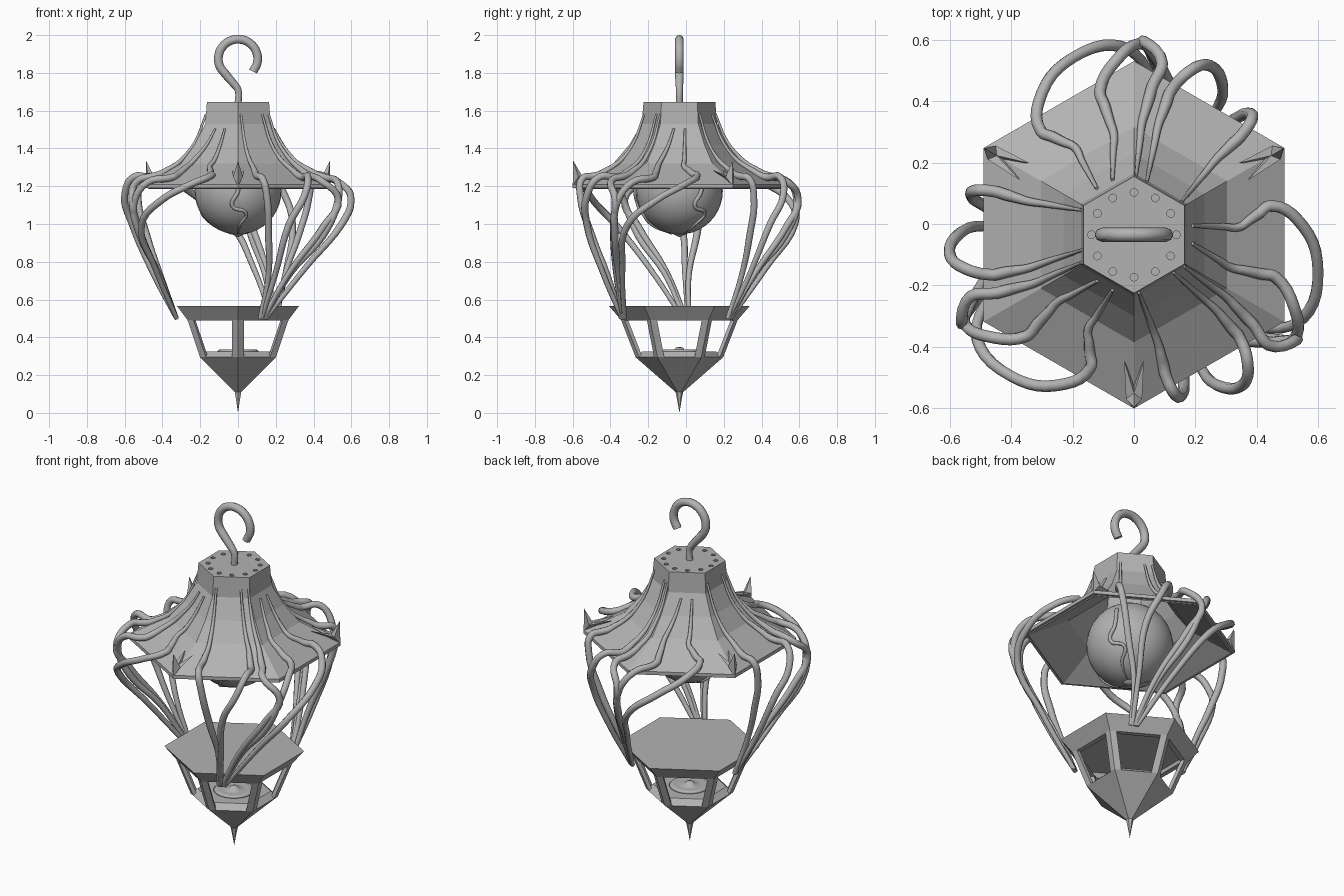
import bpy, bmesh, math
from mathutils import Vector, Matrix

if "Cube" in bpy.data.objects:
    bpy.data.objects.remove(bpy.data.objects["Cube"], do_unlink=True)

AXIS_Y = -0.035
FRONT = -math.pi / 2
THIRD = math.tau / 3

metal = bpy.data.materials.new("grey_metal")
metal.use_nodes = True
GREY = (0.45, 0.45, 0.45, 1)
metal.diffuse_color = GREY
metal.node_tree.nodes["Principled BSDF"].inputs["Base Color"].default_value = GREY


def add(name, data, smooth=False):
    obj = bpy.data.objects.new(name, data)
    obj.location.y = AXIS_Y
    data.materials.append(metal)
    bpy.context.collection.objects.link(obj)
    if smooth and isinstance(data, bpy.types.Mesh):
        data.shade_smooth()
    return obj


def from_bmesh(name, bm, smooth=False):
    bmesh.ops.remove_doubles(bm, verts=bm.verts, dist=1e-5)
    bmesh.ops.recalc_face_normals(bm, faces=bm.faces)
    mesh = bpy.data.meshes.new(name)
    bm.to_mesh(mesh)
    bm.free()
    return add(name, mesh, smooth)


def loft(bm, rings):
    """Join successive closed rings of points with faces."""
    loops = [[bm.verts.new(p) for p in ring] for ring in rings]
    n = len(loops[0])
    for low, high in zip(loops, loops[1:]):
        for i in range(n):
            j = (i + 1) % n
            bm.faces.new((low[i], low[j], high[j], high[i]))
    return loops


def lathe(name, profile, sides=6, smooth=False):
    bm = bmesh.new()
    angles = [FRONT + math.tau * i / sides for i in range(sides)]
    loft(bm, [[(r * math.cos(a), r * math.sin(a), z) for a in angles] for r, z in profile])
    bmesh.ops.dissolve_degenerate(bm, dist=1e-6, edges=bm.edges)
    return from_bmesh(name, bm, smooth)


def tube(name, points, radii, depth, angle=0):
    curve = bpy.data.curves.new(name, "CURVE")
    curve.dimensions = "3D"
    curve.bevel_depth = depth
    curve.bevel_resolution = 2
    curve.resolution_u = 5
    curve.use_fill_caps = True
    spline = curve.splines.new("BEZIER")
    spline.bezier_points.add(len(points) - 1)
    for knot, p, r in zip(spline.bezier_points, points, radii):
        knot.co = p
        knot.radius = r
        knot.handle_left_type = knot.handle_right_type = "AUTO"
    obj = add(name, curve)
    obj.rotation_euler.z = angle
    return obj


# Hollow six-sided roof with a flared skirt
SLOPE = [(0.19, 1.645), (0.20, 1.53), (0.265, 1.42), (0.35, 1.32), (0.565, 1.21)]
inner = [(r - 0.02, z - 0.025) for r, z in reversed(SLOPE)]
roof = lathe("roof", [(0, 1.645)] + SLOPE + [(0.565, 1.19), (0.55, 1.19)] + inner + [(0, 1.62)])

# Ring of vent holes sunk into the roof cap
bm = bmesh.new()
for i in range(12):
    a = math.tau * i / 12
    spot = Matrix.Rotation(a, 4, "Z") @ Matrix.Translation((0.138, 0, 1.645))
    bmesh.ops.create_cone(bm, cap_ends=True, segments=8, radius1=0.013, radius2=0.013,
                          depth=0.03, matrix=spot)
cutter = from_bmesh("vent_cutter", bm)
cutter.hide_render = True
cut = roof.modifiers.new("vents", "BOOLEAN")
cut.operation = "DIFFERENCE"
cut.object = cutter
cut.solver = "EXACT"
bpy.context.view_layer.update()
graph = bpy.context.evaluated_depsgraph_get()
drilled = bpy.data.meshes.new_from_object(roof.evaluated_get(graph))
roof.modifiers.clear()
roof.data = drilled
bpy.data.objects.remove(cutter, do_unlink=True)


def roof_height(x, y):
    """Height of the roof surface above a plan position."""
    r = max(x * math.cos(k * math.pi / 3) + y * math.sin(k * math.pi / 3)
            for k in range(6)) / math.cos(math.pi / 6)
    for (r1, z1), (r2, z2) in zip(SLOPE, SLOPE[1:]):
        if r <= r2:
            return z1 + (z2 - z1) * max(0, (r - r1) / (r2 - r1))
    return SLOPE[-1][1]


# Curved horns on alternate roof corners
for i in range(3):
    bm = bmesh.new()
    foot, tip, notch, left, right, keel = [bm.verts.new(p) for p in (
        (0.565, 0, 1.2), (0.562, 0, 1.335), (0.515, 0, 1.255),
        (0.41, 0.032, 1.285), (0.41, -0.032, 1.285), (0.47, 0, 1.24))]
    wings = [bm.verts.new((0.535, s * 0.026, 1.25)) for s in (1, -1)]
    for wing, end in zip(wings, (left, right)):
        for face in ((foot, wing, tip), (tip, wing, notch), (wing, end, notch),
                     (foot, keel, wing), (wing, keel, end), (end, keel, notch)):
            bm.faces.new(face)
    from_bmesh(f"roof_horn_{i + 1}", bm).rotation_euler.z = FRONT + THIRD * i

# Hanging hook
arc = [math.radians(a) for a in range(230, -60, -30)]
hook = [(0, 0, 1.63), (0, 0, 1.71), (-0.025, 0, 1.745)]
hook += [(0.104 * math.cos(a), 0, 1.874 + 0.104 * math.sin(a)) for a in arc]
tube("hook", hook, [0.8, 0.8, 0.9] + [1] * len(arc), 0.023)

# Round globe with a small drop tip
BALL_Z, BALL_R = 1.175, 0.23
bm = bmesh.new()
bmesh.ops.create_uvsphere(bm, u_segments=32, v_segments=20, radius=BALL_R,
                          matrix=Matrix.Translation((0, 0, BALL_Z)))
from_bmesh("globe", bm, True)
lathe("globe_tip", [(0, 0.96), (0.05, 0.955), (0.02, 0.94), (0, 0.93)], 12, True)

# Thin vines clinging to the globe: (turn, tilt) in degrees
CLING = [(0, 30), (0, 0), (-8, -20), (12, -30), (4, -50), (0, -80)]
for i in range(3):
    path = []
    for turn, tilt in CLING:
        t, e = math.radians(turn), math.radians(tilt)
        path.append(Vector((math.cos(t) * math.cos(e), math.sin(t) * math.cos(e), math.sin(e)))
                    * (BALL_R + 0.002) + Vector((0, 0, BALL_Z)))
    tube(f"globe_vine_{i + 1}", path, [1, 1, 1, 0.8, 0.7, 0.3], 0.011, FRONT + THIRD * i)

# Tendrils: plan points lying on the roof, then free points hanging to the basket
TENDRILS = [
    ([(-0.07, -0.18), (-0.15, -0.31), (-0.14, -0.43)],
     [(-0.25, -0.49, 1.21), (-0.4, -0.46, 1.13), (-0.51, -0.34, 1.0), (-0.44, -0.16, 0.77)]),
    ([(-0.12, -0.15), (-0.25, -0.22), (-0.35, -0.33)],
     [(-0.48, -0.33, 1.22), (-0.55, -0.29, 1.11), (-0.52, -0.22, 0.94), (-0.42, -0.08, 0.74)]),
    ([(-0.17, -0.09), (-0.33, -0.16), (-0.45, -0.19)],
     [(-0.53, -0.2, 1.23), (-0.56, -0.29, 1.13), (-0.53, -0.22, 0.99), (-0.43, -0.07, 0.75)]),
    ([(-0.17, -0.05), (-0.35, -0.11), (-0.46, -0.13)],
     [(-0.55, -0.11, 1.25), (-0.6, -0.06, 1.15), (-0.56, 0.01, 1.0), (-0.45, 0.03, 0.74)]),
    ([(-0.17, 0.08), (-0.35, 0.11), (-0.45, 0.14)],
     [(-0.51, 0.145, 1.24), (-0.53, 0.13, 1.15), (-0.48, 0.09, 0.93), (-0.41, 0.05, 0.73)]),
]
for n, (lying, hanging) in enumerate(TENDRILS):
    path = []
    for a, b in zip(lying, lying[1:]):
        for k in range(3):
            p = Vector(a).lerp(Vector(b), k / 3)
            path.append((p.x, p.y, roof_height(*p) + 0.008))
    path.append((*lying[-1], roof_height(*lying[-1]) + 0.02))
    path += hanging + [(-0.325, 0.02 + 0.008 * n, 0.5)]
    radii = [min(1, 0.3 + 0.14 * k) for k in range(len(path))]
    radii[-2:] = [0.8, 0.65]
    for i in range(3):
        tube(f"tendril_{n + 1}_{i + 1}", path, radii, 0.019, THIRD * i)

# Basket lid, floor with pointed base, and dish
lathe("basket_lid", [(0, 0.565), (0.372, 0.565), (0.307, 0.49), (0.275, 0.49),
                     (0.31, 0.54), (0, 0.54)])
lathe("basket_base", [(0, 0.325), (0.195, 0.325), (0.232, 0.295), (0.02, 0.11),
                      (0.012, 0.07), (0, 0)])
lathe("basket_dish", [(0, 0.325), (0.11, 0.325), (0.1, 0.335), (0.07, 0.33), (0.03, 0.33),
                      (0.02, 0.345), (0, 0.35)], 24, True)


def strut_section(r, z):
    """Angle-iron outline wrapping one hexagon corner."""
    side = [(r - 0.018, 0.031), (r - 0.037, 0.02)]
    return ([(r, 0, z)] + [(x, y, z) for x, y in side] + [(r - 0.027, 0, z)]
            + [(x, -y, z) for x, y in reversed(side)])


# Six corner struts framing the open windows
for i in range(6):
    bm = bmesh.new()
    for ring in loft(bm, [strut_section(0.232, 0.295), strut_section(0.31, 0.495)]):
        bm.faces.new(ring)
    from_bmesh(f"basket_strut_{i + 1}", bm).rotation_euler.z = FRONT + math.tau * i / 6
